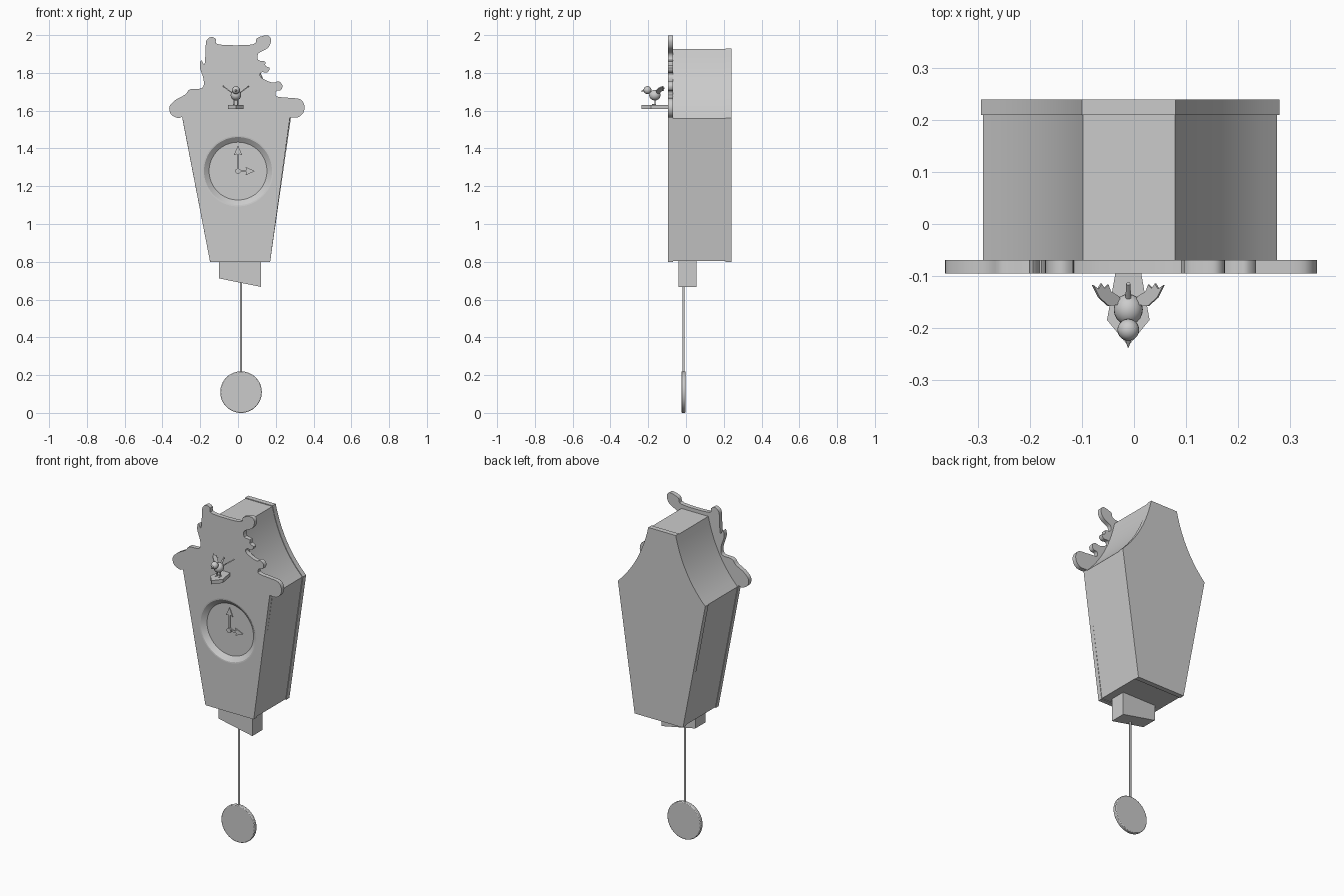
import bpy, bmesh, math
from mathutils import Vector

if "Cube" in bpy.data.objects:
    bpy.data.objects.remove(bpy.data.objects["Cube"])


def smooth(ob, angle=35):
    bpy.ops.object.select_all(action='DESELECT')
    ob.select_set(True)
    bpy.context.view_layer.objects.active = ob
    bpy.ops.object.shade_smooth_by_angle(angle=math.radians(angle))


def board(name, loops, y0, y1):
    """Flat board cut from x,z outlines (later loops are holes)."""
    cu = bpy.data.curves.new(name, 'CURVE')
    cu.dimensions, cu.fill_mode, cu.extrude = '2D', 'BOTH', (y1 - y0) / 2
    for pts in loops:
        sp = cu.splines.new('POLY')
        sp.points.add(len(pts) - 1)
        for p, (x, z) in zip(sp.points, pts):
            p.co = (x, z, 0, 1)
        sp.use_cyclic_u = True
    ob = bpy.data.objects.new(name, cu)
    bpy.context.collection.objects.link(ob)
    ob.location.y = (y0 + y1) / 2
    ob.rotation_euler.x = math.pi / 2
    bpy.ops.object.select_all(action='DESELECT')
    ob.select_set(True)
    bpy.context.view_layer.objects.active = ob
    bpy.ops.object.convert(target='MESH')
    bm = bmesh.new()
    bm.from_mesh(ob.data)
    bmesh.ops.remove_doubles(bm, verts=bm.verts, dist=1e-5)
    bmesh.ops.recalc_face_normals(bm, faces=bm.faces)
    bm.to_mesh(ob.data)
    bm.free()
    smooth(ob)
    return ob


def solid(name, pts, offset):
    """Polygon of 3D points extruded by an offset vector."""
    bm = bmesh.new()
    f = bm.faces.new([bm.verts.new(p) for p in pts])
    g = bmesh.ops.extrude_face_region(bm, geom=[f], use_keep_orig=True)
    bmesh.ops.translate(bm, vec=offset, verts=[v for v in g['geom'] if isinstance(v, bmesh.types.BMVert)])
    bmesh.ops.recalc_face_normals(bm, faces=bm.faces)
    me = bpy.data.meshes.new(name)
    bm.to_mesh(me)
    bm.free()
    ob = bpy.data.objects.new(name, me)
    bpy.context.collection.objects.link(ob)
    return ob


def rod(name, a, b, r1, r2=None, n=12):
    """Cylinder or cone from a to b."""
    a, b = Vector(a), Vector(b)
    bpy.ops.mesh.primitive_cone_add(vertices=n, radius1=r1, radius2=r1 if r2 is None else r2,
                                    depth=(b - a).length, location=(a + b) / 2)
    ob = bpy.context.object
    ob.name = name
    ob.rotation_euler = (b - a).to_track_quat('Z', 'Y').to_euler()
    smooth(ob)
    return ob


def ball(name, loc, scale):
    bpy.ops.mesh.primitive_uv_sphere_add(segments=20, ring_count=12, radius=1, location=loc)
    ob = bpy.context.object
    ob.name, ob.scale = name, scale
    smooth(ob, 60)
    return ob


def catmull(pts, n=4):
    """Rounded path through the points."""
    P = [Vector(p) for p in pts]
    P = [P[0]] + P + [P[-1]]
    out = []
    for i in range(1, len(P) - 2):
        a, b, c, d = P[i - 1:i + 3]
        for k in range(n):
            t = k / n
            v = 0.5 * (2 * b + (c - a) * t + (2 * a - 5 * b + 4 * c - d) * t * t + (3 * b - a - 3 * c + d) * t ** 3)
            out.append(tuple(v))
    return out + [tuple(P[-1])]


def bend(a, c, b, n=10):
    """Quadratic arc for the concave roof."""
    return [tuple((1 - t) ** 2 * p + 2 * t * (1 - t) * q + t * t * r for p, q, r in zip(a, c, b))
            for t in [i / n for i in range(n + 1)]]


def circle(x, z, r, n=64):
    return [(x + r * math.cos(2 * math.pi * i / n), z + r * math.sin(2 * math.pi * i / n)) for i in range(n)]


# Case body and back board
case = ([(-0.148, 0.80), (0.17, 0.80)] + bend((0.28, 1.56), (0.13, 1.705), (0.08, 1.93))
        + bend((-0.10, 1.93), (-0.15, 1.705), (-0.295, 1.56)))
inner = [(x * 0.985, 1.365 + (z - 1.365) * 0.992) for x, z in case]
board("case_body", [inner], -0.07, 0.212)
board("back_board", [case], 0.21, 0.24)

# Carved front board with a round opening for the dial
carving = [(0.275, 1.565), (0.317, 1.565), (0.345, 1.588), (0.352, 1.625), (0.33, 1.66), (0.27, 1.668),
           (0.203, 1.676), (0.203, 1.703), (0.228, 1.71), (0.235, 1.735), (0.215, 1.755), (0.185, 1.748),
           (0.14, 1.765), (0.116, 1.785), (0.125, 1.803), (0.155, 1.803), (0.168, 1.825), (0.145, 1.838),
           (0.143, 1.86), (0.108, 1.868), (0.108, 1.903), (0.158, 1.932), (0.175, 1.97), (0.165, 1.994),
           (0.143, 1.998), (0.10, 1.983), (0.075, 1.95), (-0.10, 1.95), (-0.118, 1.98), (-0.143, 1.99),
           (-0.168, 1.968), (-0.172, 1.905), (-0.178, 1.845), (-0.195, 1.867), (-0.202, 1.83), (-0.182, 1.765),
           (-0.19, 1.72), (-0.254, 1.713), (-0.28, 1.685), (-0.333, 1.655), (-0.363, 1.62), (-0.354, 1.58),
           (-0.317, 1.561), (-0.296, 1.568)]
board("front_board", [catmull(carving) + [(-0.148, 0.80), (0.17, 0.80)], circle(0, 1.28, 0.187)], -0.095, -0.069)

# Sunken dial with a sloping bezel
bm = bmesh.new()
rings = [[bm.verts.new((x, y, z)) for x, z in circle(0, 1.28, r)]
         for r, y in [(0.187, -0.095), (0.18, -0.094), (0.153, -0.0725)]]
for A, B in zip(rings, rings[1:]):
    for i in range(64):
        j = (i + 1) % 64
        bm.faces.new((A[i], A[j], B[j], B[i]))
bm.faces.new(rings[-1])
bmesh.ops.recalc_face_normals(bm, faces=bm.faces)
bm.normal_update()
if rings[-1][0].link_faces[0].normal.y > 0:
    bmesh.ops.reverse_faces(bm, faces=bm.faces)
me = bpy.data.meshes.new("dial")
bm.to_mesh(me)
bm.free()
dial = bpy.data.objects.new("dial", me)
bpy.context.collection.objects.link(dial)
smooth(dial, 30)


# Arrow hands and hub
def hand(name, length, turn):
    L, w = length, 0.006
    pts = [(-w, 0), (w, 0), (w, L - 0.045), (0.022, L - 0.05), (0, L), (-0.022, L - 0.05), (-w, L - 0.045)]
    c, s = math.cos(turn), math.sin(turn)
    board(name, [[(x * c + z * s, 1.28 - x * s + z * c) for x, z in pts]], -0.082, -0.078)


hand("minute_hand", 0.135, 0)
hand("hour_hand", 0.09, math.pi / 2)
rod("hand_hub", (0, -0.072, 1.28), (0, -0.088, 1.28), 0.014, n=24)

# Slanted block below the case, pendulum
board("lower_block", [[(-0.10, 0.812), (-0.10, 0.712), (0.122, 0.667), (0.122, 0.812)]], -0.04, 0.055)
rod("pendulum_rod", (0.016, -0.013, 0.21), (0.016, -0.013, 0.72), 0.006)
bob = rod("pendulum_bob", (0.016, -0.024, 0.11), (0.016, -0.003, 0.11), 0.11, n=64)
bev = bob.modifiers.new("edge", 'BEVEL')
bev.width, bev.segments = 0.004, 2

# Bird perch
bx = -0.011
perch = [(-0.024, -0.09), (-0.041, -0.185), (0, -0.235), (0.041, -0.185), (0.024, -0.09)]
solid("perch", [(bx + x, y, 1.608) for x, y in perch], (0, 0, 0.022))

# Bird: body, head, beak, tail, legs
ball("bird_body", (bx, -0.165, 1.682), (0.028, 0.03, 0.028))
ball("bird_head", (bx, -0.204, 1.709), (0.021, 0.021, 0.021))
rod("bird_beak", (bx, -0.22, 1.708), (bx, -0.238, 1.702), 0.007, 0.001)
rod("bird_tail", (bx, -0.15, 1.69), (bx, -0.115, 1.722), 0.006, 0.004)

# Bird wings, legs and feet, mirrored
wing = [(0.015, -0.155), (0.04, -0.158), (0.058, -0.142), (0.07, -0.118), (0.06, -0.125), (0.054, -0.115),
        (0.048, -0.124), (0.041, -0.117), (0.036, -0.13), (0.02, -0.14)]
for s, side in ((-1, "left"), (1, "right")):
    solid("bird_wing_" + side, [(bx + s * x, y, 1.675 + 0.75 * x) for x, y in wing], (-s * 0.003, 0, 0.005))
    rod("bird_leg_" + side, (bx + s * 0.01, -0.165, 1.628), (bx + s * 0.01, -0.165, 1.665), 0.003, n=8)
    rod("bird_foot_" + side, (bx + s * 0.01, -0.158, 1.632), (bx + s * 0.012, -0.18, 1.632), 0.003, n=8)
